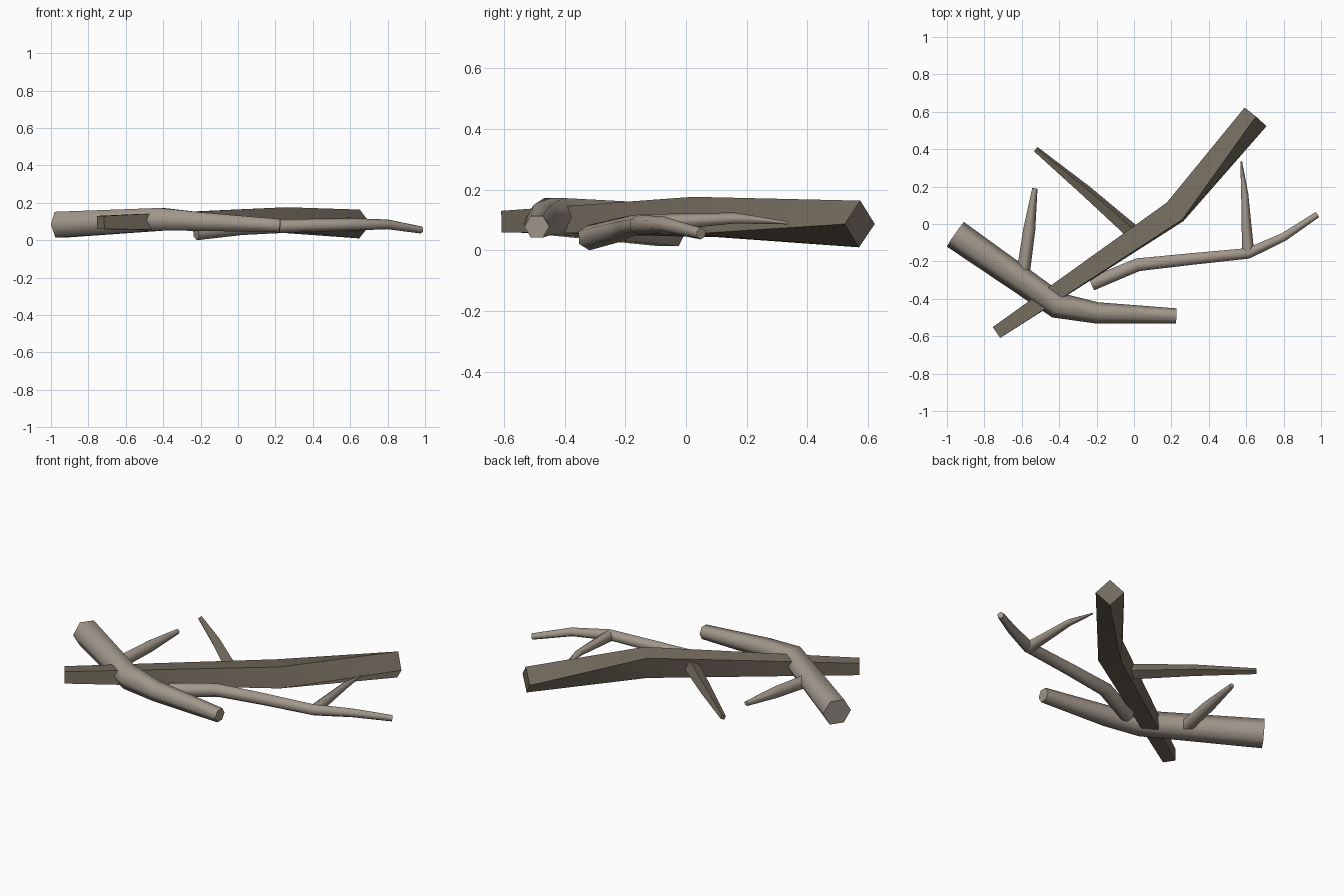
import bpy
import math
from mathutils import Vector

cube = bpy.data.objects.get("Cube")
if cube:
    bpy.data.objects.remove(cube, do_unlink=True)


def make_material(name, color):
    mat = bpy.data.materials.new(name)
    mat.use_nodes = True
    mat.diffuse_color = (*color, 1)
    bsdf = mat.node_tree.nodes["Principled BSDF"]
    bsdf.inputs["Base Color"].default_value = (*color, 1)
    bsdf.inputs["Roughness"].default_value = 0.9
    return mat


dark_bark = make_material("dark bark", (0.17, 0.145, 0.11))
pale_bark = make_material("pale bark", (0.36, 0.31, 0.26))


def branch(name, path, sides, mat, crease=50):
    """Tapered tube; each path entry is x, y, z, radius, twist in degrees."""
    pts = [Vector(p[:3]) for p in path]
    verts, faces = [], []
    last = len(pts) - 1
    for i, (p, entry) in enumerate(zip(pts, path)):
        before = (p - pts[i - 1]).normalized() if i else Vector()
        after = (pts[i + 1] - p).normalized() if i < last else Vector()
        along = (before + after).normalized()
        side = along.cross(Vector((0, 0, 1))).normalized()
        up = side.cross(along)
        for k in range(sides):
            a = math.tau * k / sides + math.radians(entry[4])
            verts.append(p + (up * math.cos(a) + side * math.sin(a)) * entry[3])
    for i in range(last):
        for k in range(sides):
            a, b = i * sides + k, i * sides + (k + 1) % sides
            faces.append((a, a + sides, b + sides, b))
    # end cuts
    faces.append(tuple(range(sides)))
    faces.append(tuple(reversed(range(last * sides, (last + 1) * sides))))
    mesh = bpy.data.meshes.new(name)
    mesh.from_pydata(verts, [], faces)
    mesh.validate()
    mesh.materials.append(mat)
    obj = bpy.data.objects.new(name, mesh)
    bpy.context.collection.objects.link(obj)
    bpy.ops.object.select_all(action="DESELECT")
    obj.select_set(True)
    bpy.context.view_layer.objects.active = obj
    bpy.ops.object.shade_smooth_by_angle(angle=math.radians(crease))
    return obj


# Thick square-cut branch and its twig
branch("main_branch", [(-0.735, -0.58, 0.095, 0.05, 45),
                       (0.22, 0.065, 0.11, 0.087, 40),
                       (0.65, 0.573, 0.087, 0.077, 0)], 4, dark_bark)
branch("main_branch_twig", [(-0.01, -0.04, 0.11, 0.042, 20),
                            (-0.26, 0.18, 0.115, 0.032, 20),
                            (-0.525, 0.4, 0.11, 0.016, 20)], 4, dark_bark)

# Bent branch crossing over the main one
branch("crossing_branch", [(-0.955, -0.055, 0.083, 0.08, 30),
                           (-0.41, -0.435, 0.112, 0.07, 30),
                           (-0.2, -0.475, 0.1, 0.057, 30),
                           (0.225, -0.492, 0.078, 0.041, 30)], 6, pale_bark, 65)
branch("crossing_branch_twig", [(-0.595, -0.28, 0.09, 0.038, 0),
                                (-0.56, -0.03, 0.105, 0.034, 0),
                                (-0.53, 0.19, 0.115, 0.015, 0)], 5, pale_bark, 75)

# Slender curved branch
branch("slender_branch", [(-0.225, -0.32, 0.042, 0.042, 0),
                          (0.02, -0.218, 0.068, 0.04, 0),
                          (0.3, -0.188, 0.078, 0.036, 0),
                          (0.61, -0.157, 0.085, 0.033, 0),
                          (0.8, -0.07, 0.085, 0.026, 0),
                          (0.98, 0.05, 0.055, 0.019, 0)], 6, pale_bark, 65)
branch("slender_branch_twig", [(0.61, -0.15, 0.085, 0.034, 0),
                               (0.592, 0.16, 0.105, 0.02, 0),
                               (0.573, 0.335, 0.09, 0.005, 0)], 5, pale_bark, 75)
